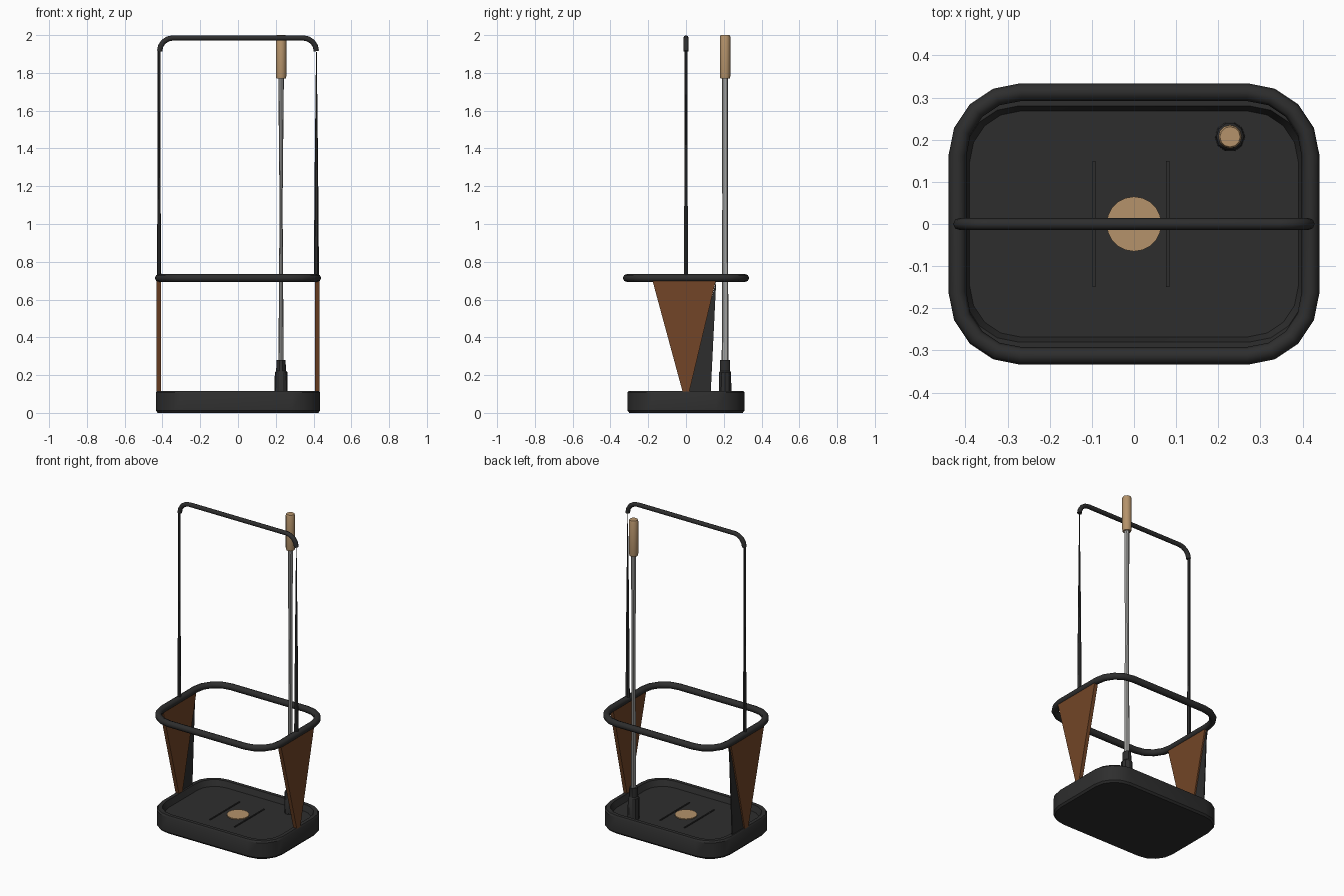
import bpy, bmesh, math
from mathutils import Vector

cube = bpy.data.objects.get("Cube")
if cube:
    bpy.data.objects.remove(cube, do_unlink=True)


def material(name, rgb, rough=0.6):
    m = bpy.data.materials.new(name)
    m.use_nodes = True
    m.diffuse_color = (*rgb, 1)
    bsdf = m.node_tree.nodes["Principled BSDF"]
    bsdf.inputs["Base Color"].default_value = (*rgb, 1)
    bsdf.inputs["Roughness"].default_value = rough
    return m


BLACK = material("black metal", (0.027, 0.027, 0.027))
BROWN = material("brown leather", (0.17, 0.06, 0.02))
TAN = material("light wood", (0.46, 0.29, 0.145))
GREY = material("grey steel", (0.36, 0.36, 0.35))


def finish(name, bm, mat, smooth=True):
    bmesh.ops.recalc_face_normals(bm, faces=bm.faces)
    mesh = bpy.data.meshes.new(name)
    bm.to_mesh(mesh)
    bm.free()
    mesh.materials.append(mat)
    ob = bpy.data.objects.new(name, mesh)
    bpy.context.collection.objects.link(ob)
    if smooth:
        bpy.ops.object.select_all(action="DESELECT")
        ob.select_set(True)
        bpy.context.view_layer.objects.active = ob
        bpy.ops.object.shade_smooth_by_angle(angle=math.radians(35))
    return ob


def loft(name, loops, mat, smooth=True):
    """Skin a stack of equal point loops and cap both ends."""
    bm = bmesh.new()
    rows = [[bm.verts.new(p) for p in loop] for loop in loops]
    n = len(rows[0])
    for a, b in zip(rows, rows[1:]):
        for i in range(n):
            j = (i + 1) % n
            bm.faces.new((a[i], a[j], b[j], b[i]))
    bm.faces.new(rows[0])
    bm.faces.new(rows[-1])
    return finish(name, bm, mat, smooth)


def rounded_rect(hx, hy, r, z, steps=4):
    pts = []
    for k, (sx, sy) in enumerate(((1, 1), (-1, 1), (-1, -1), (1, -1))):
        for i in range(steps + 1):
            a = math.pi / 2 * (k + i / steps)
            pts.append(Vector((sx * (hx - r) + r * math.cos(a),
                               sy * (hy - r) + r * math.sin(a), z)))
    return pts


def ellipse(x, y, z, rx, ry, n):
    return [(x + rx * math.cos(math.tau * i / n),
             y + ry * math.sin(math.tau * i / n), z) for i in range(n)]


def turned(name, x, y, sections, mat, n=10):
    """Upright round part from (z, radius x, radius y) sections."""
    return loft(name, [ellipse(x, y, z, rx, ry, n) for z, rx, ry in sections], mat)


def tube(name, pts, radius, mat, closed=False):
    curve = bpy.data.curves.new(name, "CURVE")
    curve.dimensions = "3D"
    curve.bevel_depth = radius
    curve.bevel_resolution = 2
    curve.use_fill_caps = True
    spline = curve.splines.new("POLY")
    spline.points.add(len(pts) - 1)
    for p, co in zip(spline.points, pts):
        p.co = (*co, 1)
    spline.use_cyclic_u = closed
    curve.materials.append(mat)
    ob = bpy.data.objects.new(name, curve)
    bpy.context.collection.objects.link(ob)
    return ob


def plate(name, outline, x0, x1, mat):
    """Flat panel facing sideways, outline given in (y, z)."""
    return loft(name, [[(x, y, z) for y, z in outline] for x in (x0, x1)], mat, False)


# Base tray with raised rim
loft("base_tray", [rounded_rect(0.425, 0.30, 0.14, 0),
                   rounded_rect(0.435, 0.31, 0.15, 0.012),
                   rounded_rect(0.435, 0.31, 0.15, 0.107),
                   rounded_rect(0.428, 0.303, 0.145, 0.117),
                   rounded_rect(0.405, 0.28, 0.13, 0.117),
                   rounded_rect(0.39, 0.268, 0.12, 0.08)], BLACK)

# Floor medallion and shallow ribs
turned("floor_medallion", 0, 0, [(0.079, 0.065, 0.065), (0.086, 0.065, 0.065)], TAN, 20)
for side, x in (("right", -0.095), ("left", 0.08)):
    plate(side + "_floor_rib", [(-0.15, 0.079), (0.15, 0.079), (0.15, 0.085), (-0.15, 0.085)],
          x - 0.004, x + 0.004, BLACK)

# Upper hoop
tube("upper_hoop", rounded_rect(0.419, 0.313, 0.15, 0.714), 0.021, BLACK, closed=True)

# Side panels and uprights
for side, s in (("right", -1), ("left", 1)):
    plate(side + "_side_panel", [(-0.18, 0.71), (0.16, 0.71), (0.012, 0.09), (-0.012, 0.09)],
          s * 0.407, s * 0.431, BROWN)
turned("right_upright", -0.418, 0, [(0.70, 0.012, 0.014), (1.3, 0.007, 0.009),
                                    (1.93, 0.008, 0.009)], BLACK, 6)
turned("left_upright", 0.415, 0, [(0.70, 0.014, 0.014), (1.3, 0.009, 0.009),
                                  (1.91, 0.002, 0.002)], BLACK, 6)

# Dark brace behind the right panel
plate("right_panel_brace", [(0.16, 0.70), (0.13, 0.09), (0.0, 0.09)], -0.416, -0.422, BLACK)

# Carrying handle with bent ends
arc = []
for i in range(5):
    a = math.pi / 2 * i / 4
    arc.append((0.345 + 0.07 * math.cos(a), 0, 1.915 + 0.07 * math.sin(a)))
tube("top_handle", arc + [(-x, y, z) for x, y, z in reversed(arc)], 0.014, BLACK)

# Rod with socket and wooden grip
PX, PY = 0.228, 0.207
turned("rod_socket", PX, PY, [(0.075, 0.036, 0.036), (0.215, 0.033, 0.033),
                              (0.222, 0.026, 0.028), (0.28, 0.024, 0.027)], BLACK)
turned("rod", PX, PY, [(0.26, 0.014, 0.018), (1.1, 0.008, 0.015),
                       (1.79, 0.015, 0.016)], GREY, 8)
turned("rod_grip", PX, PY, [(1.77, 0.025, 0.025), (1.785, 0.028, 0.028),
                            (1.99, 0.028, 0.028), (2.0, 0.024, 0.024)], TAN, 12)
